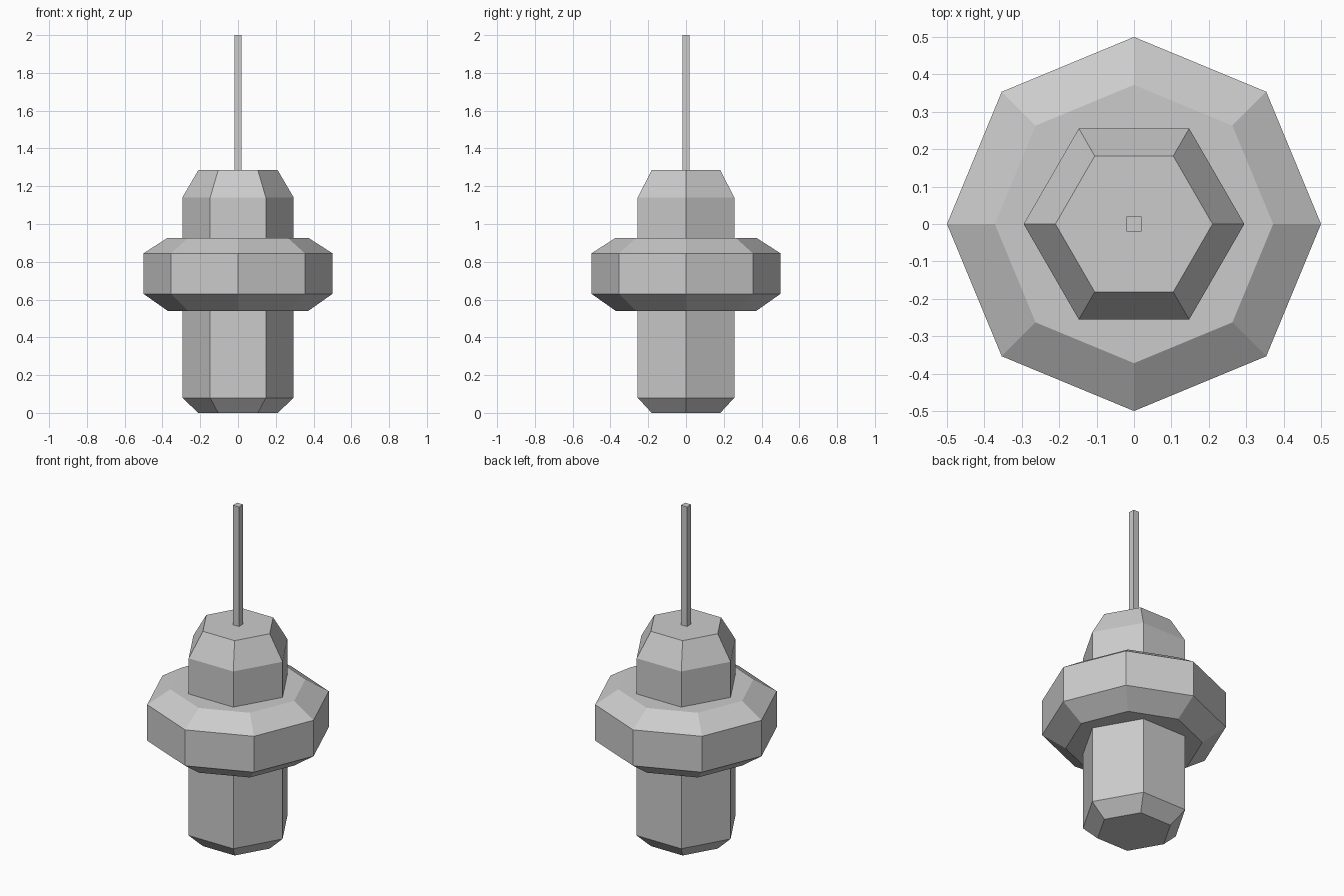
import bpy
import bmesh
from math import cos, sin, tau

cube = bpy.data.objects.get("Cube")
if cube:
    bpy.data.objects.remove(cube, do_unlink=True)

# Single flat colour
grey = bpy.data.materials.new("light grey")
grey.use_nodes = True
colour = (0.6, 0.6, 0.6, 1)
grey.diffuse_color = colour
grey.node_tree.nodes["Principled BSDF"].inputs["Base Color"].default_value = colour


def lathe(name, sides, profile, turn=0.0):
    """Closed faceted solid from (radius, height) rings, bottom to top."""
    bm = bmesh.new()
    rings = []
    for r, z in profile:
        angles = [turn + tau * i / sides for i in range(sides)]
        rings.append([bm.verts.new((r * cos(a), r * sin(a), z)) for a in angles])
    for low, high in zip(rings, rings[1:]):
        for i in range(sides):
            j = (i + 1) % sides
            bm.faces.new((low[i], low[j], high[j], high[i]))
    bm.faces.new(rings[0][::-1])
    bm.faces.new(rings[-1])
    mesh = bpy.data.meshes.new(name)
    bm.to_mesh(mesh)
    bm.free()
    mesh.materials.append(grey)
    obj = bpy.data.objects.new(name, mesh)
    bpy.context.collection.objects.link(obj)
    return obj


# Hexagonal core with chamfered ends
lathe("core_body", 6, [(0.21, 0), (0.295, 0.08), (0.295, 1.14), (0.21, 1.285)])

# Octagonal ring around the core
lathe("collar_ring", 8, [(0.372, 0.54), (0.5, 0.63), (0.5, 0.845), (0.372, 0.927)])

# Thin square mast
lathe("antenna", 4, [(0.028, 1.28), (0.028, 2)], tau / 8)
